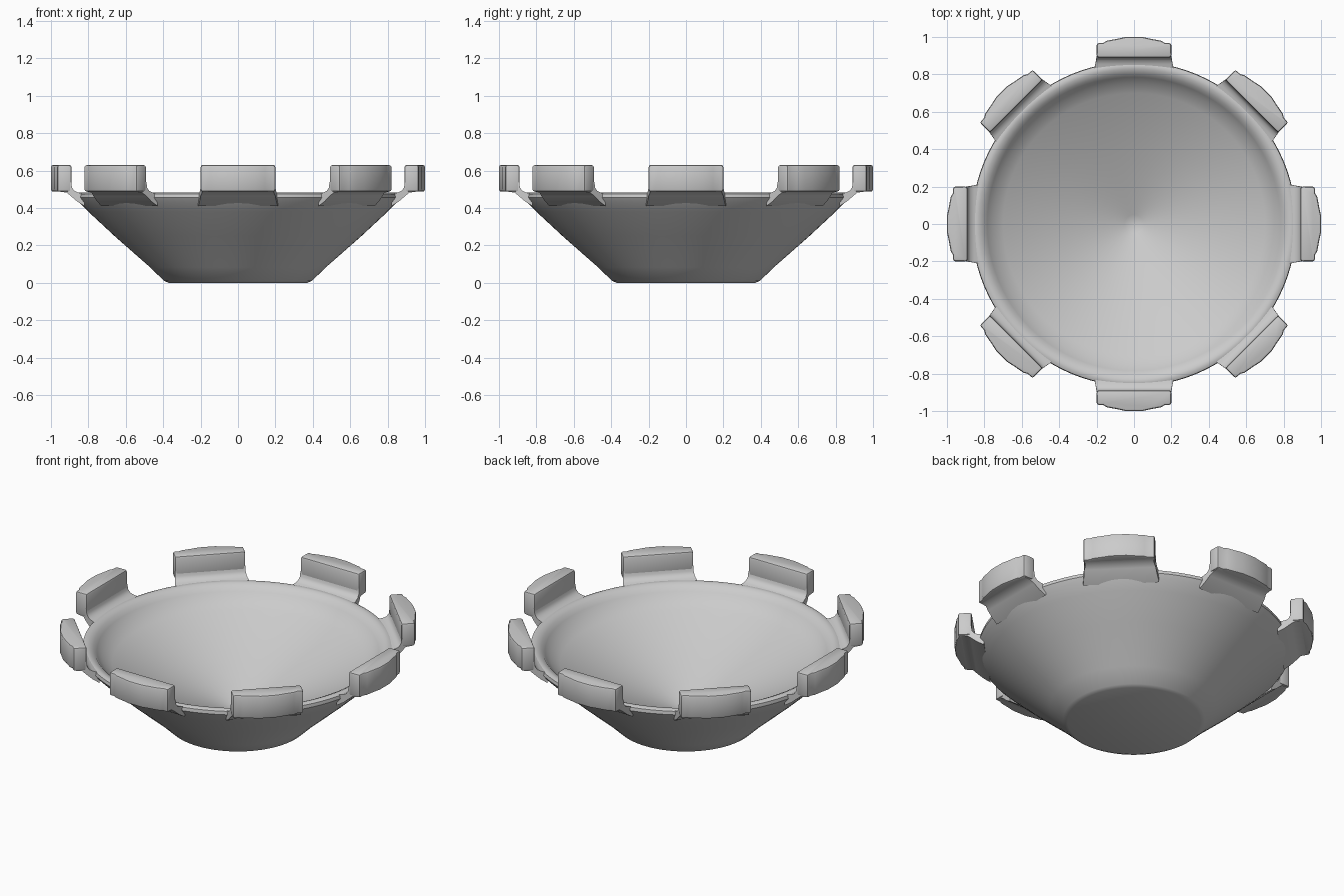
import bpy
import bmesh
from math import cos, sin, tau
from mathutils import Matrix

cube = bpy.data.objects.get("Cube")
if cube:
    bpy.data.objects.remove(cube)

grey = bpy.data.materials.new("light_grey")
grey.use_nodes = True
grey.diffuse_color = (0.6, 0.6, 0.6, 1)
grey.node_tree.nodes["Principled BSDF"].inputs["Base Color"].default_value = (0.6, 0.6, 0.6, 1)


def finish(bm, name, angle):
    bmesh.ops.recalc_face_normals(bm, faces=bm.faces)
    mesh = bpy.data.meshes.new(name)
    bm.to_mesh(mesh)
    bm.free()
    mesh.materials.append(grey)
    obj = bpy.data.objects.new(name, mesh)
    bpy.context.collection.objects.link(obj)
    bpy.ops.object.select_all(action="DESELECT")
    obj.select_set(True)
    bpy.context.view_layer.objects.active = obj
    bpy.ops.object.shade_smooth_by_angle(angle=angle)
    return obj


def prism(points, offset):
    """Extrude a closed outline along a vector."""
    bm = bmesh.new()
    face = bm.faces.new([bm.verts.new(p) for p in points])
    out = bmesh.ops.extrude_face_region(bm, geom=[face])
    moved = [v for v in out["geom"] if isinstance(v, bmesh.types.BMVert)]
    bmesh.ops.translate(bm, verts=moved, vec=offset)
    bmesh.ops.recalc_face_normals(bm, faces=bm.faces)
    return bm


# Bowl: outer cone, rounded rim and shallow conical inside, lathed
profile = [(0, 0), (0.37, 0), (0.395, 0.01), (0.47, 0.083), (0.66, 0.25),
           (0.80, 0.38), (0.85, 0.43), (0.868, 0.455), (0.865, 0.475), (0.85, 0.482),
           (0.83, 0.48), (0.805, 0.468), (0.785, 0.445), (0.755, 0.41), (0.70, 0.375),
           (0.40, 0.235), (0.05, 0.085), (0.025, 0.078), (0, 0.076)]
bm = bmesh.new()
verts = [bm.verts.new((r, 0, z)) for r, z in profile]
edges = [bm.edges.new(pair) for pair in zip(verts, verts[1:])]
bmesh.ops.spin(bm, geom=verts + edges, cent=(0, 0, 0), axis=(0, 0, 1),
               angle=tau, steps=96, use_duplicate=False)
bmesh.ops.remove_doubles(bm, verts=bm.verts, dist=0.0005)
finish(bm, "bowl", 0.6)

# Eight rim lugs, each on a filleted bracket that grows out of the rim
half = [(0.2, 0.89), (0.2, 0.967), (0.165, 0.968), (0.145, 0.98),
        (0.09, 0.99), (0.045, 1.0)]
plan = half + [(-x, y) for x, y in reversed(half)]
bracket = [(0.82, 0.475), (0.855, 0.483), (0.875, 0.492), (0.888, 0.51), (0.892, 0.54),
           (0.93, 0.54), (0.955, 0.488), (0.915, 0.482), (0.895, 0.465), (0.86, 0.435),
           (0.82, 0.41)]
for i in range(8):
    turn = Matrix.Rotation(i * tau / 8, 4, "Z")

    bm = prism([(x, y, 0.487) for x, y in plan], (0, 0, 0.143))
    rims = [e for e in bm.edges
            if abs(e.verts[0].co.z - e.verts[1].co.z) < 0.001
            or abs(e.verts[0].co.x) > 0.19]
    bmesh.ops.bevel(bm, geom=rims, offset=0.012, segments=2, profile=0.5,
                    affect="EDGES")
    bm.transform(turn)
    finish(bm, f"rim_lug_{i + 1}", 0.7)

    bm = prism([(-0.2, y, z) for y, z in bracket], (0.4, 0, 0))
    # Flare the foot of the bracket where it meets the rim
    for v in bm.verts:
        v.co.x *= 1 + 0.9 * max(0, 0.89 - v.co.y)
        if v.co.y > 0.9:
            v.co.x *= 0.96
    bm.transform(turn)
    finish(bm, f"lug_bracket_{i + 1}", 0.7)
